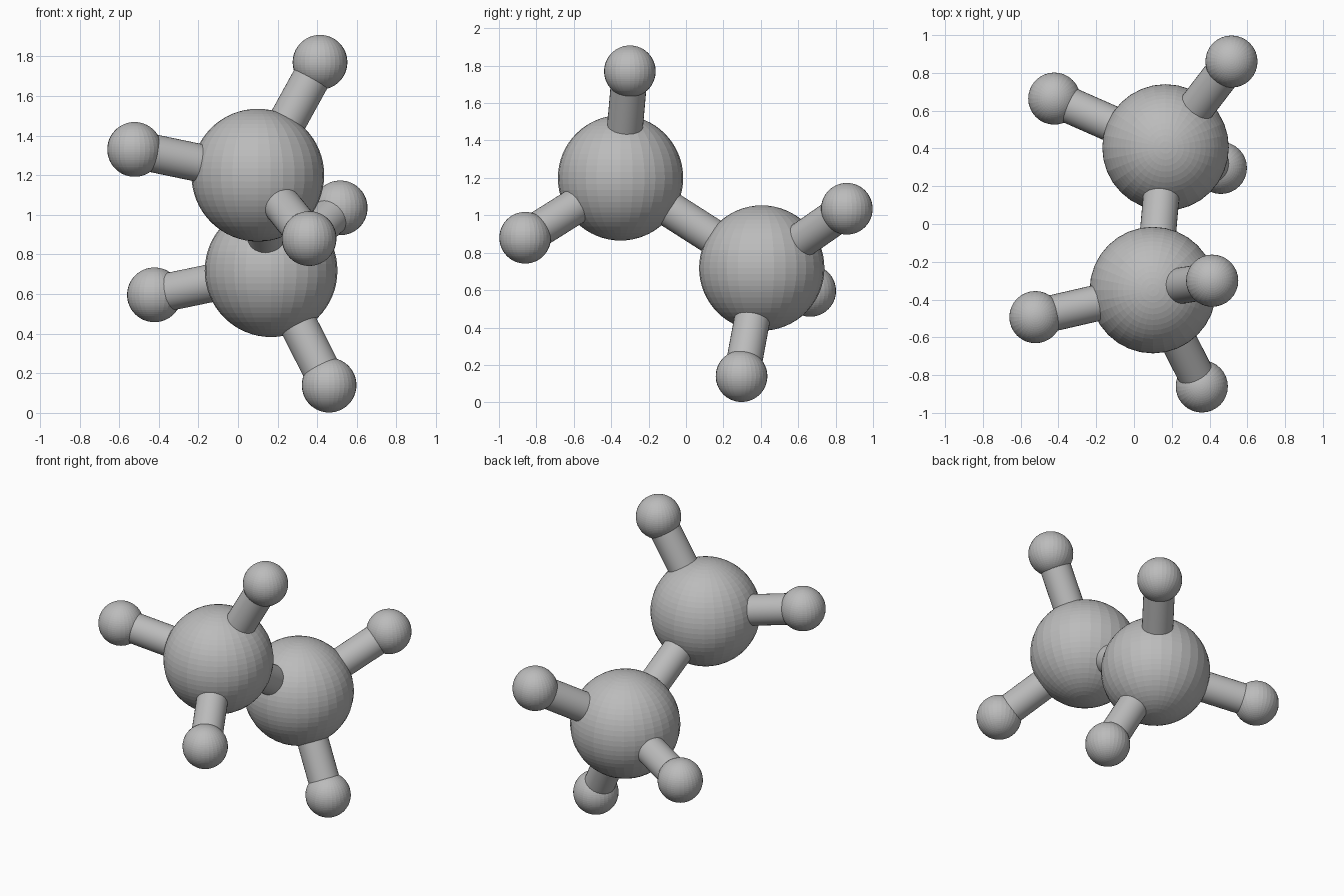
import bpy
from mathutils import Vector

cube = bpy.data.objects.get("Cube")
if cube:
    bpy.data.objects.remove(cube, do_unlink=True)

grey = bpy.data.materials.new("neutral grey")
grey.use_nodes = True
GREY = (0.5, 0.5, 0.5, 1)
grey.diffuse_color = GREY
grey.node_tree.nodes["Principled BSDF"].inputs["Base Color"].default_value = GREY

LARGE_RADIUS = 0.335
SMALL_RADIUS = 0.138
ROD_RADIUS = 0.096


def finish(name):
    ob = bpy.context.object
    ob.name = name
    ob.data.materials.append(grey)
    return ob


def ball(name, centre, radius):
    bpy.ops.mesh.primitive_uv_sphere_add(
        segments=32, ring_count=32, radius=radius, location=centre)
    finish(name)


def rod(name, start, end):
    a, b = Vector(start), Vector(end)
    axis = b - a
    bpy.ops.mesh.primitive_cylinder_add(
        vertices=32, radius=ROD_RADIUS, depth=axis.length, location=(a + b) / 2)
    ob = finish(name)
    ob.rotation_euler = axis.to_track_quat("Z", "Y").to_euler()
    bpy.ops.object.shade_smooth_by_angle()


# Each large ball carries three small balls on rods
clusters = {
    "front": ((0.10, -0.35, 1.20), {
        "top": (0.414, -0.30, 1.77),
        "right": (-0.522, -0.493, 1.33),
        "forward": (0.359, -0.86, 0.88)}),
    "back": ((0.167, 0.405, 0.718), {
        "rear": (0.516, 0.86, 1.035),
        "right": (-0.422, 0.664, 0.596),
        "bottom": (0.46, 0.297, 0.14)}),
}

for side, (centre, tips) in clusters.items():
    ball(f"{side}_large_ball", centre, LARGE_RADIUS)
    for place, tip in tips.items():
        ball(f"{side}_{place}_small_ball", tip, SMALL_RADIUS)
        rod(f"{side}_{place}_rod", centre, tip)

# Rod joining the two large balls
rod("centre_rod", clusters["front"][0], clusters["back"][0])
